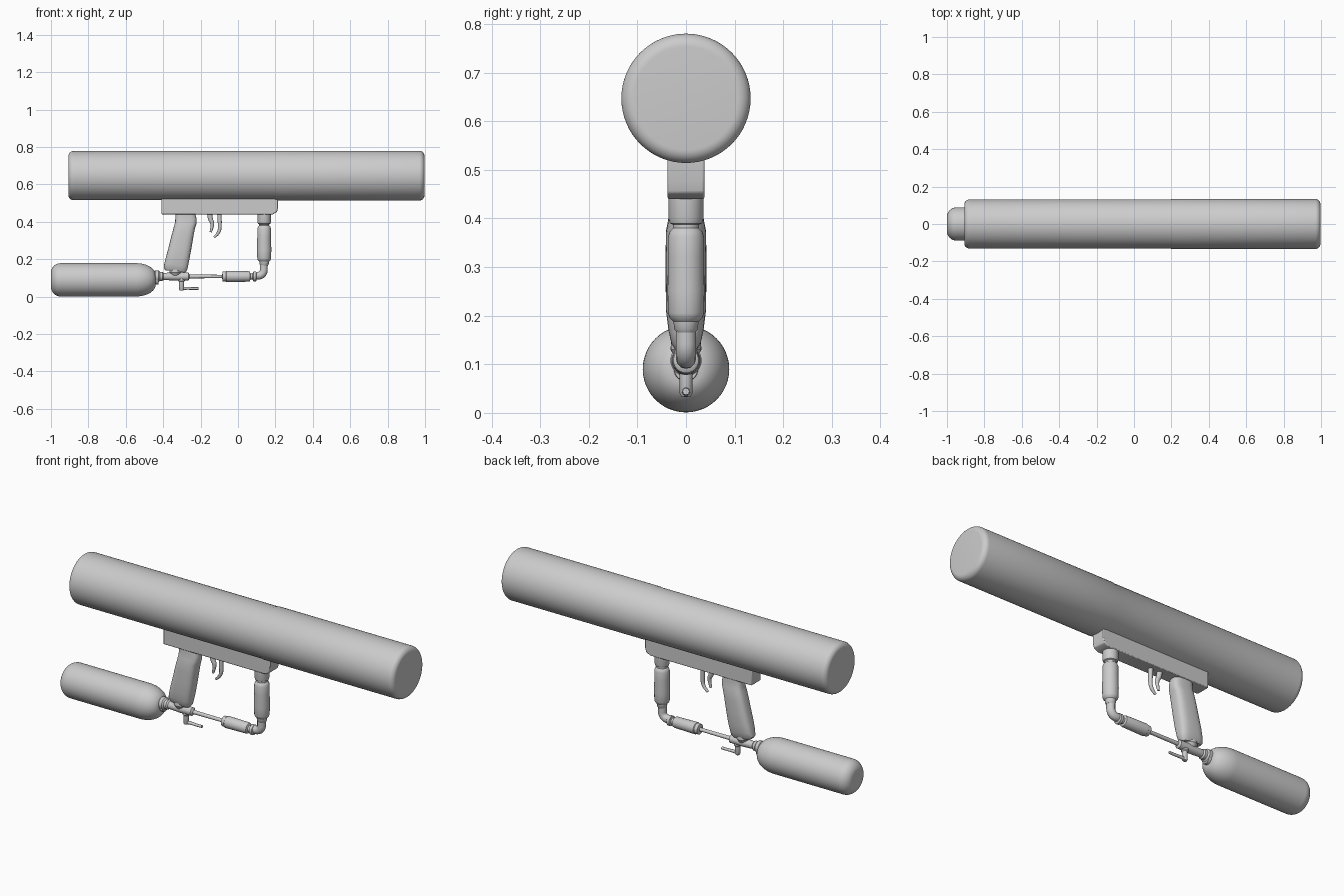
import bpy, bmesh
from math import cos, sin, pi, copysign

if "Cube" in bpy.data.objects:
    bpy.data.objects.remove(bpy.data.objects["Cube"])


def finish(name, bm):
    bmesh.ops.recalc_face_normals(bm, faces=bm.faces)
    me = bpy.data.meshes.new(name)
    bm.to_mesh(me)
    bm.free()
    ob = bpy.data.objects.new(name, me)
    bpy.context.collection.objects.link(ob)
    bpy.ops.object.select_all(action='DESELECT')
    ob.select_set(True)
    bpy.context.view_layer.objects.active = ob
    bpy.ops.object.shade_smooth_by_angle(angle=0.6)
    return ob


def loft(name, rings):
    """Skin a list of closed rings and cap both ends."""
    bm = bmesh.new()
    rows = [[bm.verts.new(p) for p in r] for r in rings]
    n = len(rows[0])
    for a, b in zip(rows, rows[1:]):
        for i in range(n):
            j = (i + 1) % n
            bm.faces.new((a[i], a[j], b[j], b[i]))
    bm.faces.new(rows[0])
    bm.faces.new(rows[-1])
    return finish(name, bm)


def lathe(name, axis, centre, profile, n=32):
    """Turn (position, radius) pairs about an x line (centre = z) or z line (centre = x)."""
    rings = []
    for t, r in profile:
        ang = [2 * pi * i / n for i in range(n)]
        if axis == 'X':
            rings.append([(t, r * cos(a), centre + r * sin(a)) for a in ang])
        else:
            rings.append([(centre + r * cos(a), r * sin(a), t) for a in ang])
    return loft(name, rings)


def arc(t, r, dt, dr, a0, a1, steps=8):
    """Elliptical arc of profile points."""
    return [(t + dt * cos(a0 + (a1 - a0) * i / steps),
             r + dr * sin(a0 + (a1 - a0) * i / steps)) for i in range(steps + 1)]


def tube(name, pts, radii, bez=True, flat=1.0):
    """Round bar along points in the xz plane."""
    cu = bpy.data.curves.new(name, 'CURVE')
    cu.dimensions = '3D'
    cu.bevel_depth = 1.0
    cu.bevel_resolution = 4
    cu.use_fill_caps = True
    sp = cu.splines.new('NURBS' if bez else 'POLY')
    sp.points.add(len(pts) - 1)
    for p, (x, z), r in zip(sp.points, pts, radii):
        p.co = (x, 0, z, 1)
        p.radius = r
    if bez:
        sp.order_u = 3
        sp.use_endpoint_u = True
        sp.resolution_u = 8
    ob = bpy.data.objects.new(name, cu)
    bpy.context.collection.objects.link(ob)
    bpy.ops.object.select_all(action='DESELECT')
    ob.select_set(True)
    bpy.context.view_layer.objects.active = ob
    bpy.ops.object.convert(target='MESH')
    ob = bpy.context.object
    ob.scale.y = flat
    bpy.ops.object.shade_smooth_by_angle(angle=0.6)
    return ob


# Main barrel, two sections with a faint seam
lathe("barrel", 'X', 0.647,
      arc(-0.88, 0.104, 0.027, 0.027, pi, pi / 2)
      + [(0.195, 0.131), (0.2, 0.133)]
      + arc(0.97, 0.106, 0.027, 0.027, pi / 2, 0), 64)

# Mounting rail under the barrel, front lower corner chamfered
side = [(-0.41, 0.44), (0.185, 0.44), (0.208, 0.452), (0.214, 0.475), (0.214, 0.55), (-0.41, 0.55)]
rail = loft("rail", [[(x, y, z) for x, z in side] for y in (-0.038, 0.038)])
bev = rail.modifiers.new("bevel", 'BEVEL')
bev.width, bev.segments = 0.004, 2

# Rear pistol grip: stacked rounded sections (z, rear x, front x, half width)
sections = [(0.45, -0.335, -0.228, 0.033), (0.42, -0.335, -0.221, 0.034),
            (0.395, -0.336, -0.222, 0.037), (0.375, -0.341, -0.229, 0.041),
            (0.33, -0.353, -0.238, 0.042), (0.27, -0.368, -0.248, 0.042),
            (0.21, -0.384, -0.259, 0.041), (0.17, -0.394, -0.267, 0.036),
            (0.147, -0.397, -0.272, 0.031), (0.135, -0.388, -0.282, 0.024)]
rings = []
for z, x0, x1, w in sections:
    ring = []
    for i in range(32):
        c, s = cos(2 * pi * i / 32), sin(2 * pi * i / 32)
        u, v = (copysign(abs(k) ** 0.65, k) for k in (c, s))
        # the base leans with the grip
        ring.append(((x0 + x1) / 2 + u * (x1 - x0) / 2, v * w, z - 0.006 * u))
    rings.append(ring)
loft("pistol_grip", rings)

# Two curved triggers
tube("rear_trigger", [(-0.152, 0.45), (-0.15, 0.415), (-0.132, 0.39), (-0.146, 0.345)],
     [0.014, 0.013, 0.01, 0.006])
tube("front_trigger", [(-0.100, 0.45), (-0.097, 0.40), (-0.098, 0.34), (-0.128, 0.318)],
     [0.012, 0.011, 0.009, 0.006])

# Front vertical grip
lathe("front_grip", 'Z', 0.14,
      [(0.45, 0.036), (0.40, 0.036), (0.39, 0.033), (0.387, 0.027), (0.38, 0.027),
       (0.374, 0.033), (0.362, 0.037), (0.32, 0.037), (0.25, 0.038), (0.205, 0.037),
       (0.196, 0.034), (0.188, 0.026), (0.172, 0.024), (0.165, 0.019)])

# Pipe elbow, from the grip down and back to the regulator
elbow = [(0.138, 0.185)] + [(0.108 + 0.03 * cos(a), 0.143 - 0.031 * sin(a))
                            for a in (i * pi / 16 for i in range(9))] + [(0.08, 0.112)]
tube("elbow", elbow, [0.021] * len(elbow), bez=False)

# Gas line: regulator, thin rod, bottle adapter
lathe("gas_line", 'X', 0.108,
      [(-0.45, 0.024), (-0.442, 0.032), (-0.425, 0.032), (-0.418, 0.025), (-0.405, 0.025),
       (-0.398, 0.019), (-0.33, 0.022), (-0.265, 0.021), (-0.258, 0.01), (-0.085, 0.009),
       (-0.082, 0.026), (-0.065, 0.027), (-0.062, 0.030), (0.055, 0.028), (0.063, 0.026),
       (0.067, 0.016), (0.078, 0.016), (0.082, 0.026), (0.096, 0.026), (0.1, 0.02)])

# Grip foot joining the adapter
lathe("grip_foot", 'Z', -0.335, [(0.15, 0.03), (0.13, 0.032), (0.11, 0.02)], 24)

# Valve lever under the adapter
lathe("valve_stem", 'Z', -0.302, [(0.11, 0.018), (0.085, 0.018), (0.08, 0.013), (0.04, 0.013), (0.034, 0.01)], 20)
tube("valve_lever", [(-0.312, 0.041), (-0.28, 0.046), (-0.245, 0.043), (-0.21, 0.044)],
     [0.009, 0.008, 0.007, 0.007])

# Gas bottle
lathe("gas_bottle", 'X', 0.09,
      arc(-0.948, 0.038, 0.052, 0.051, pi, pi / 2, 10)
      + arc(-0.545, 0.025, 0.105, 0.064, pi / 2, 0, 12) + [(-0.425, 0.024)], 48)
